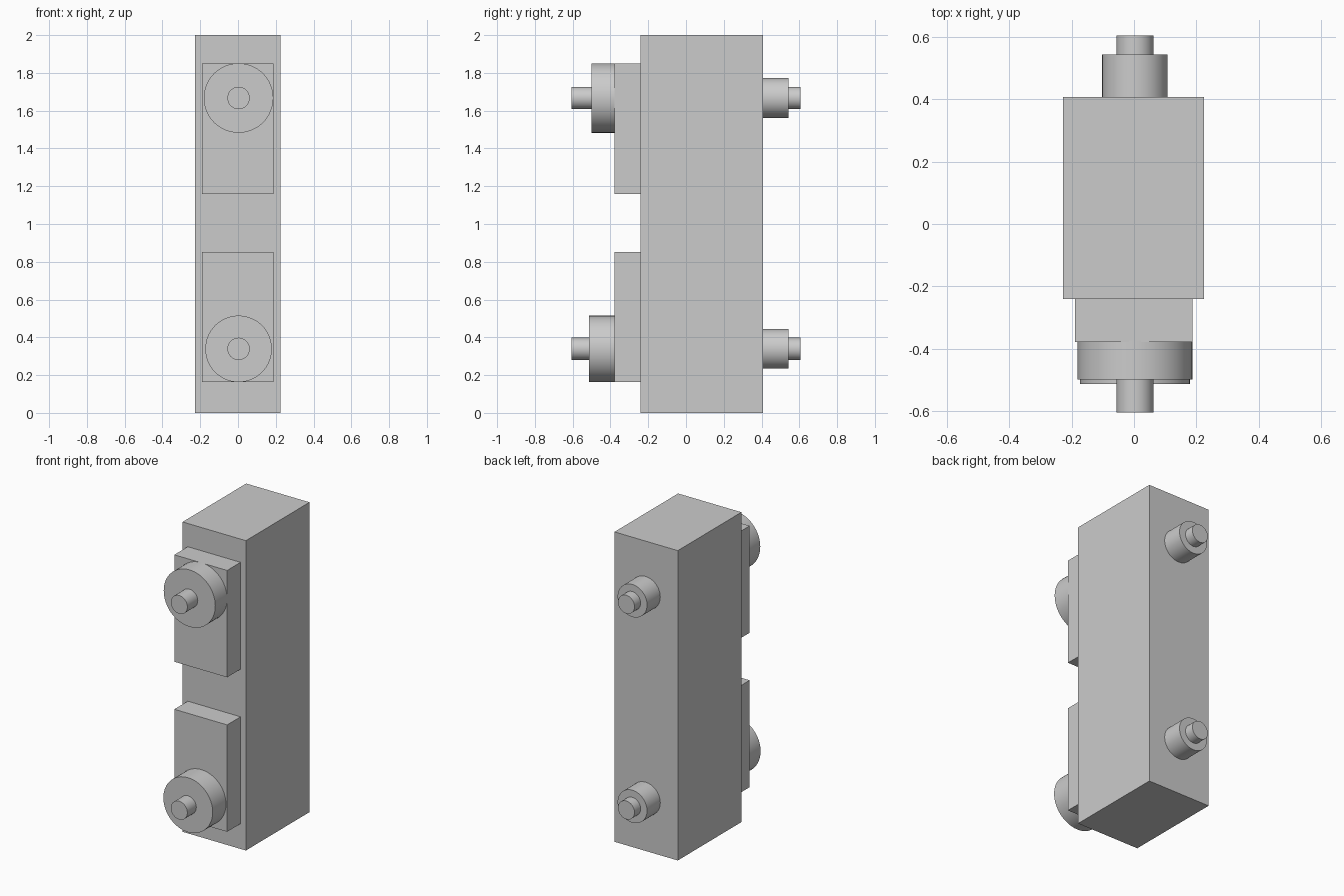
import bpy
import math

default = bpy.data.objects.get("Cube")
if default:
    bpy.data.objects.remove(default, do_unlink=True)

grey = bpy.data.materials.new("plain grey")
grey.use_nodes = True
colour = (0.6, 0.6, 0.6, 1)
grey.diffuse_color = colour
grey.node_tree.nodes["Principled BSDF"].inputs["Base Color"].default_value = colour


def box(name, x, y, z):
    """Box spanning the given (low, high) ranges."""
    spans = (x, y, z)
    bpy.ops.mesh.primitive_cube_add(size=1, location=[(a + b) / 2 for a, b in spans])
    ob = bpy.context.object
    ob.name = name
    ob.scale = [b - a for a, b in spans]
    bpy.ops.object.transform_apply(location=False, rotation=False, scale=True)
    ob.data.materials.append(grey)


def rod(name, z, radius, y):
    """Smooth cylinder along y, spanning the (low, high) range."""
    bpy.ops.mesh.primitive_cylinder_add(
        vertices=64, radius=radius, depth=y[1] - y[0],
        location=(0.003, (y[0] + y[1]) / 2, z), rotation=(math.pi / 2, 0, 0))
    ob = bpy.context.object
    ob.name = name
    bpy.ops.object.shade_smooth_by_angle(angle=math.radians(30))
    ob.data.materials.append(grey)


# Main upright body
box("body", (-0.227, 0.225), (-0.241, 0.408), (0, 2))

# Front plate, stepped knob and rear stepped stud at each level
levels = (
    ("upper", 1.16, 1.667, 0.184, -0.499),
    ("lower", 0.163, 0.339, 0.176, -0.514),
)
for level, base, axis, radius, face in levels:
    box(level + "_front_plate", (-0.19, 0.187), (-0.378, -0.236), (base, base + 0.69))
    rod(level + "_front_disc", axis, radius, (face, -0.374))
    rod(level + "_front_pin", axis, 0.059, (-0.605, face + 0.005))
    rod(level + "_rear_boss", axis, 0.105, (0.404, 0.543))
    rod(level + "_rear_pin", axis, 0.059, (0.538, 0.605))
